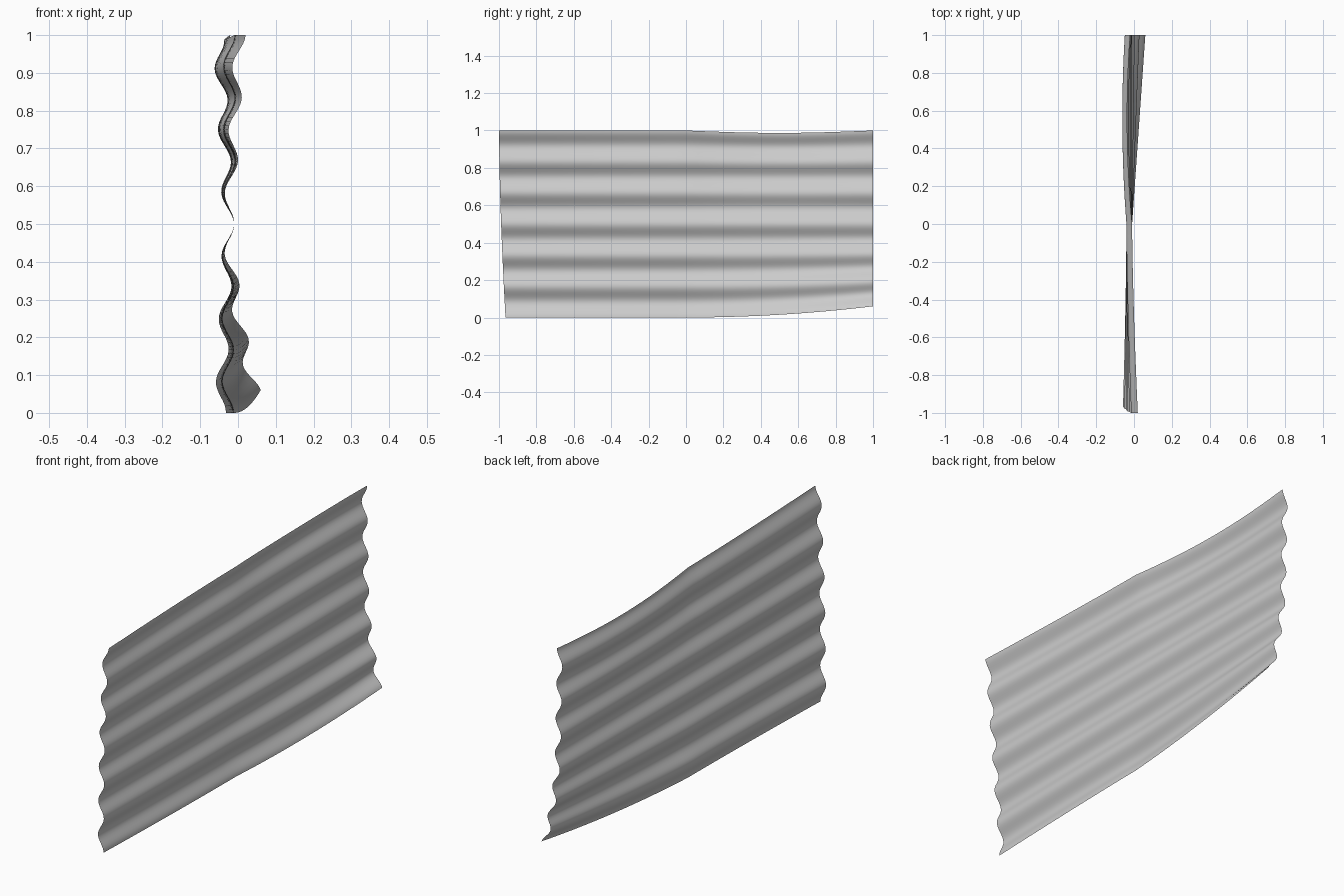
import bpy, bmesh, math

if "Cube" in bpy.data.objects:
    bpy.data.objects.remove(bpy.data.objects["Cube"])

NY, NZ = 32, 96      # divisions along the sheet and across the ribs
WAVES = 6            # number of corrugations


def sheet_point(y, z):
    """Corrugated profile with a slight twist and bent corners."""
    x = -0.025 + 0.015 * math.cos(2 * math.pi * WAVES * z)
    low, high = max(0, 1 - 2 * z), max(0, 2 * z - 1)
    dy = dz = 0
    if y < 0:
        # gentle twist at the front end, lower corner pulled in
        twist = (-y) ** 1.5
        x += (0.03 * high - 0.022 * low) * twist
        dy = 0.035 * (1 - z) ** 1.6 * y * y
    else:
        # lower back corner kicked out and up, upper edge dented
        x += 0.07 * low ** 1.5 * y
        x -= 0.026 * high * (3.6 * y - 3.2 * y * y)
        dz = 0.06 * low ** 1.3 * y * y * max(0, 1 - 1.2 * z)
        dz -= 0.013 * high ** 3 * math.sin(math.pi * y)
    return x, y + dy, z + dz


# Corrugated sheet: one thin surface
bm = bmesh.new()
grid = [[bm.verts.new(sheet_point(-1 + 2 * j / NY, k / NZ))
         for k in range(NZ + 1)] for j in range(NY + 1)]
for j in range(NY):
    for k in range(NZ):
        face = bm.faces.new((grid[j][k], grid[j + 1][k],
                             grid[j + 1][k + 1], grid[j][k + 1]))
        face.smooth = True
mesh = bpy.data.meshes.new("corrugated_sheet")
bm.to_mesh(mesh)
bm.free()
sheet = bpy.data.objects.new("corrugated_sheet", mesh)
bpy.context.collection.objects.link(sheet)
